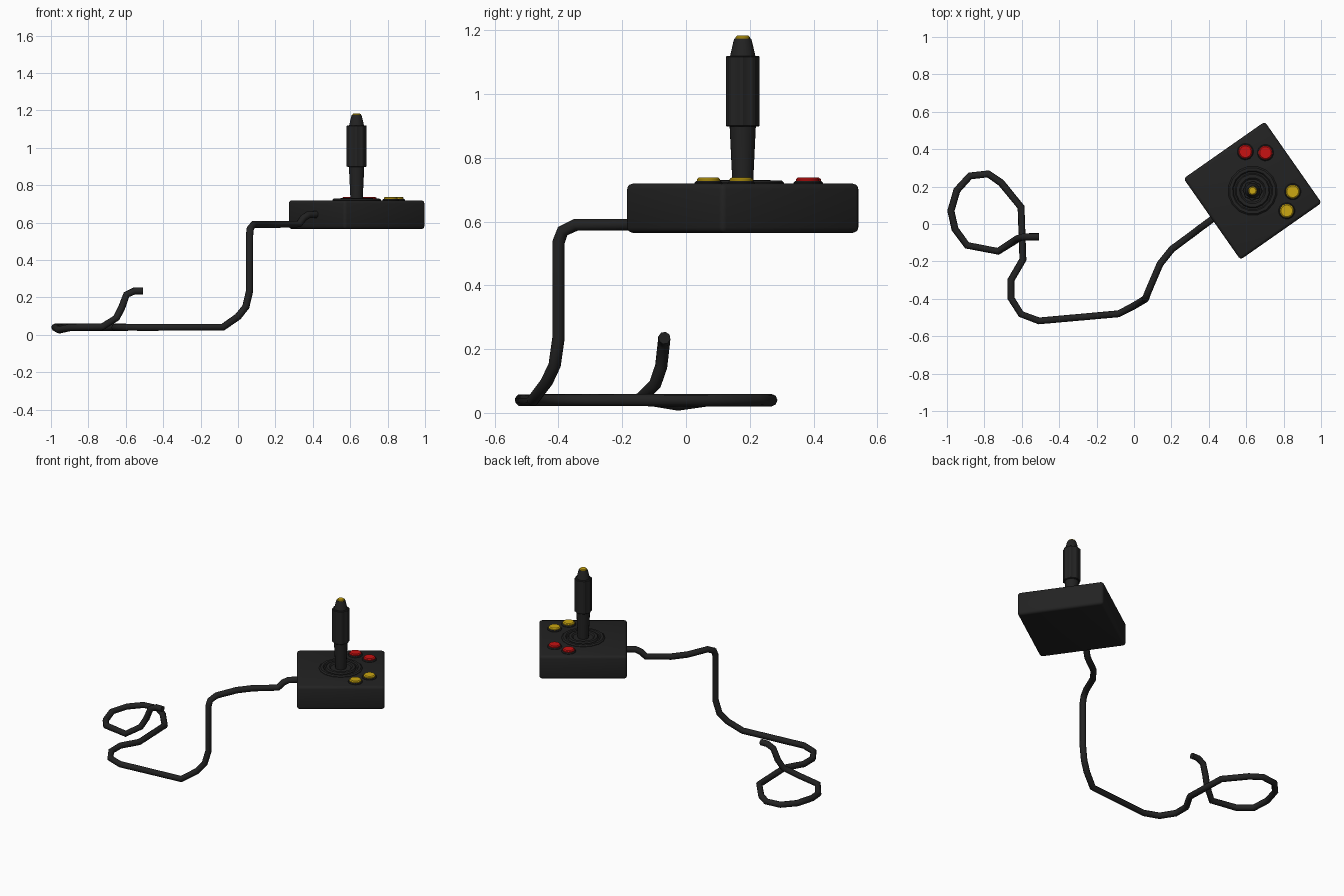
import bpy, bmesh, math
from mathutils import Matrix, Vector

if "Cube" in bpy.data.objects:
    bpy.data.objects.remove(bpy.data.objects["Cube"])

CX, CY = 0.634, 0.178                 # centre of the base
ROT = Matrix.Translation((CX, CY, 0)) @ Matrix.Rotation(math.radians(35), 4, 'Z')


def material(name, rgb):
    m = bpy.data.materials.new(name)
    m.diffuse_color = (*rgb, 1)
    m.use_nodes = True
    m.node_tree.nodes["Principled BSDF"].inputs["Base Color"].default_value = m.diffuse_color
    return m


BLACK = material("black_plastic", (0.016, 0.016, 0.016))
RED = material("red", (0.58, 0.006, 0.006))
YELLOW = material("yellow", (0.6, 0.39, 0.006))


def finish(name, bm, mat, matrix=ROT, angle=35):
    bmesh.ops.recalc_face_normals(bm, faces=bm.faces)
    me = bpy.data.meshes.new(name)
    bm.to_mesh(me)
    bm.free()
    me.materials.append(mat)
    me.shade_smooth()
    me.set_sharp_from_angle(angle=math.radians(angle))
    ob = bpy.data.objects.new(name, me)
    ob.matrix_world = matrix
    bpy.context.collection.objects.link(ob)
    return ob


def lathe(name, profile, mat, at=(0, 0), sides=16, flute=0.0, angle=35):
    """Stack of rings from (radius, z) pairs, capped; flute pulls every third side pair inward."""
    bm = bmesh.new()
    rings = []
    for r, z in profile:
        ring = []
        for i in range(sides):
            a = 2 * math.pi * i / sides
            rr = r - (flute if i % 4 >= 2 else 0)
            ring.append(bm.verts.new((at[0] + rr * math.cos(a), at[1] + rr * math.sin(a), z)))
        rings.append(ring)
    for lo, hi in zip(rings, rings[1:]):
        for i in range(sides):
            j = (i + 1) % sides
            bm.faces.new((lo[i], lo[j], hi[j], hi[i]))
    bm.faces.new(rings[0])
    bm.faces.new(rings[-1])
    return finish(name, bm, mat, angle=angle)


# Base box with rounded edges
bm = bmesh.new()
bmesh.ops.create_cube(bm, size=1)
bmesh.ops.scale(bm, vec=(0.53, 0.53, 0.154), verts=bm.verts)
bmesh.ops.translate(bm, vec=(0, 0, 0.642), verts=bm.verts)
bmesh.ops.bevel(bm, geom=bm.edges[:], offset=0.017, segments=3, profile=0.5, affect='EDGES')
finish("base_box", bm, BLACK)

# Stepped rubber collar around the stick
lathe("stick_collar", [(0.132, 0.71), (0.132, 0.722), (0.124, 0.729), (0.108, 0.729),
                       (0.102, 0.722), (0.094, 0.722), (0.088, 0.731), (0.07, 0.731),
                       (0.062, 0.724), (0.03, 0.724)], BLACK, sides=16)

# Stick: shaft, fluted grip, tapered top and thumb button
lathe("stick_shaft", [(0.033, 0.715), (0.034, 0.74), (0.042, 0.905)], BLACK)
lathe("stick_grip", [(0.049, 0.898), (0.053, 0.901), (0.053, 1.117), (0.049, 1.12)],
      BLACK, sides=32, flute=0.004, angle=20)
lathe("stick_top", [(0.041, 1.115), (0.039, 1.125), (0.029, 1.168), (0.026, 1.175)], BLACK)
lathe("thumb_button", [(0.023, 1.17), (0.023, 1.179), (0.018, 1.183)], YELLOW, sides=12)

# Four buttons, mirrored across the base: red on one side, yellow on the other
for side, mat, label in ((1, RED, "red"), (-1, YELLOW, "yellow")):
    for n, (u, v) in enumerate(((0.088, 0.193), (0.173, 0.127)), 1):
        at = (u, v * side)
        lathe(f"{label}_button_rim_{n}", [(0.044, 0.71), (0.044, 0.722), (0.039, 0.727)],
              BLACK, at)
        lathe(f"{label}_button_{n}", [(0.037, 0.715), (0.037, 0.733), (0.031, 0.738)], mat, at)

# Cable: faceted path from the base, down to the ground, round a loop and up to its end
path = [(0.44, 0.042, 0.645), (0.375, -0.006, 0.641), (0.35, -0.024, 0.625),
        (0.326, -0.043, 0.592), (0.203, -0.134, 0.59), (0.139, -0.214, 0.59),
        (0.083, -0.345, 0.59), (0.066, -0.387, 0.57), (0.062, -0.4, 0.535),
        (0.062, -0.4, 0.235), (0.042, -0.412, 0.15), (0, -0.437, 0.097),
        (-0.082, -0.48, 0.04), (-0.508, -0.518, 0.04), (-0.604, -0.482, 0.04),
        (-0.658, -0.396, 0.04), (-0.658, -0.3, 0.04), (-0.594, -0.19, 0.04),
        (-0.604, 0.09, 0.04), (-0.71, 0.22, 0.04), (-0.78, 0.268, 0.04),
        (-0.877, 0.257, 0.04), (-0.947, 0.18, 0.04), (-0.979, 0.07, 0.04),
        (-0.957, -0.027, 0.026), (-0.893, -0.114, 0.04), (-0.727, -0.146, 0.042),
        (-0.65, -0.097, 0.09), (-0.622, -0.078, 0.145), (-0.596, -0.07, 0.215),
        (-0.553, -0.068, 0.235), (-0.508, -0.068, 0.235)]
pts = [Vector(p) for p in path]
bm = bmesh.new()
rings, normal = [], Vector((0, 0, 1))
SIDES, RAD = 8, 0.0195
for i, p in enumerate(pts):
    d0 = (p - pts[i - 1]).normalized() if i else (pts[1] - p).normalized()
    d1 = (pts[i + 1] - p).normalized() if i < len(pts) - 1 else d0
    t = (d0 + d1).normalized()
    normal = (normal - t * normal.dot(t)).normalized()   # carry the frame along
    side = t.cross(normal)
    rings.append([bm.verts.new(p + RAD * (normal * math.cos(a) + side * math.sin(a)))
                  for a in (2 * math.pi * (k + 0.5) / SIDES for k in range(SIDES))])
for lo, hi in zip(rings, rings[1:]):
    for k in range(SIDES):
        j = (k + 1) % SIDES
        bm.faces.new((lo[k], lo[j], hi[j], hi[k]))
bm.faces.new(rings[0])
bm.faces.new(rings[-1])
finish("cable", bm, BLACK, Matrix.Identity(4), angle=50)
